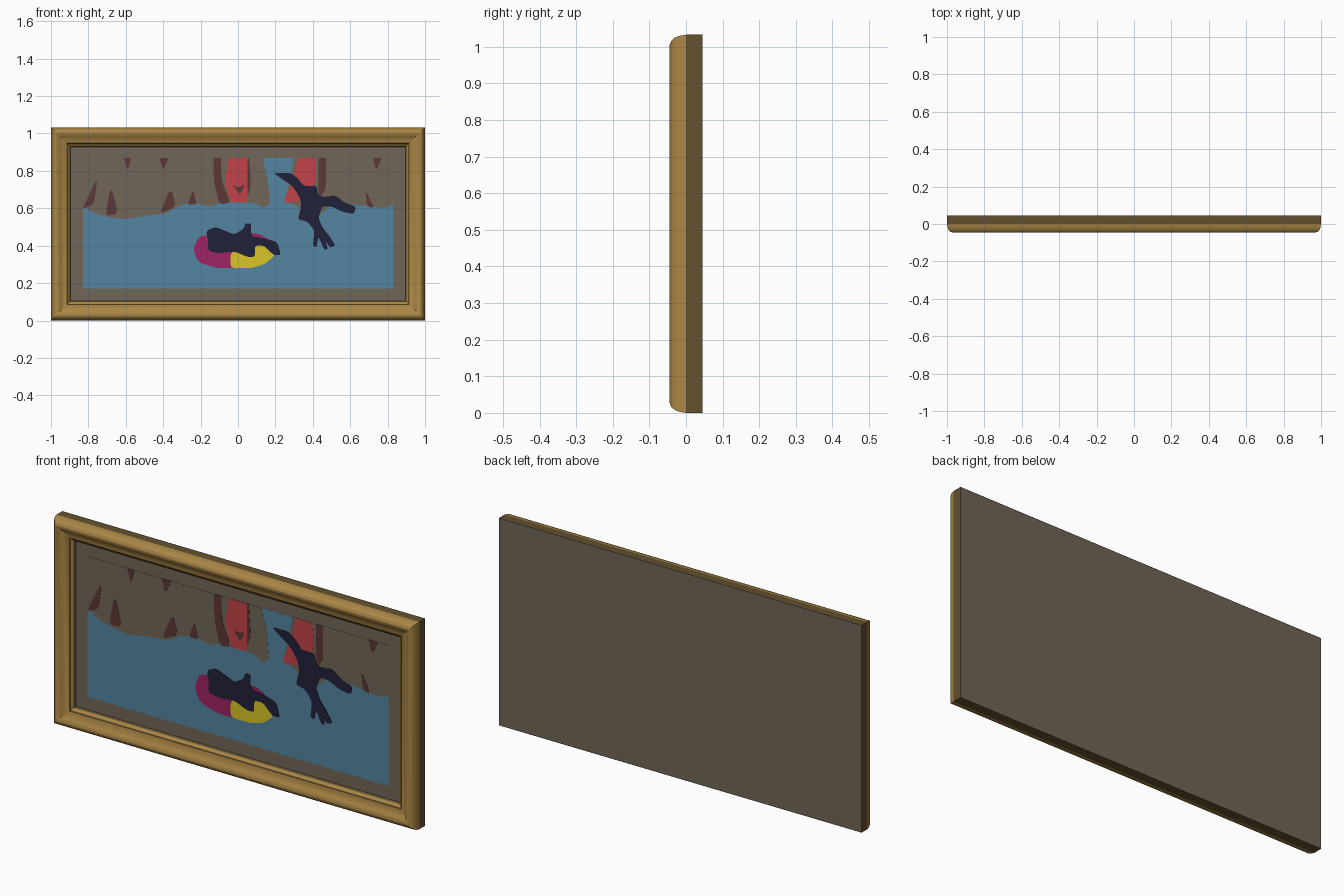
import bpy
import bmesh
import math

if "Cube" in bpy.data.objects:
    bpy.data.objects.remove(bpy.data.objects["Cube"], do_unlink=True)

HALF_WIDTH, HEIGHT = 1.0, 1.033
PICTURE_Y = 0.001


def material(name, *rgb):
    """Flat colour from 0-255 display values."""
    linear = []
    for value in rgb:
        c = value / 255
        linear.append(c / 12.92 if c < 0.04 else ((c + 0.055) / 1.055) ** 2.4)
    mat = bpy.data.materials.new(name)
    mat.use_nodes = True
    mat.diffuse_color = (*linear, 1)
    mat.node_tree.nodes["Principled BSDF"].inputs["Base Color"].default_value = (*linear, 1)
    return mat


GOLD = material("antique gold", 170, 134, 69)
BROWN = material("dark bronze", 99, 81, 47)
TAUPE = material("taupe", 112, 102, 88)
WATER = material("water blue", 84, 133, 160)
MAROON = material("maroon", 92, 55, 55)
RED = material("red", 194, 66, 72)
NAVY = material("navy", 32, 33, 58)
MAGENTA = material("magenta", 158, 35, 99)
YELLOW = material("yellow", 218, 197, 38)


def finish(name, bm, *mats):
    bmesh.ops.recalc_face_normals(bm, faces=bm.faces)
    mesh = bpy.data.meshes.new(name)
    bm.to_mesh(mesh)
    bm.free()
    obj = bpy.data.objects.new(name, mesh)
    bpy.context.collection.objects.link(obj)
    for mat in mats:
        mesh.materials.append(mat)
    return obj


def panel(name, x0, x1, y0, y1, z0, z1, mat):
    bm = bmesh.new()
    bmesh.ops.create_cube(bm, size=1)
    for v in bm.verts:
        v.co.x = x1 if v.co.x > 0 else x0
        v.co.y = y1 if v.co.y > 0 else y0
        v.co.z = z1 if v.co.z > 0 else z0
    return finish(name, bm, mat)


def rounded(points):
    """Cut the corners of an outline, except where it meets the picture border."""
    out = []
    for i, (x, z) in enumerate(points):
        if z >= 87 or abs(x) >= 83:
            out.append((x, z))
            continue
        for nx, nz in (points[i - 1], points[(i + 1) % len(points)]):
            out.append((x * 0.84 + nx * 0.16, z * 0.84 + nz * 0.16))
    return out


def plate(name, mat, layer, points, smooth=True):
    """Thin painted shape; the outline is in hundredths of a unit (x, z)."""
    if smooth:
        points = rounded(rounded(points))
    front = PICTURE_Y - 0.0006 * layer
    bm = bmesh.new()
    face = bm.faces.new([bm.verts.new((x / 100, front, z / 100)) for x, z in points])
    grown = bmesh.ops.extrude_face_region(bm, geom=[face], use_keep_orig=True)
    for item in grown["geom"]:
        if isinstance(item, bmesh.types.BMVert):
            item.co.y = PICTURE_Y
    bmesh.ops.recalc_face_normals(bm, faces=bm.faces)
    bmesh.ops.triangulate(bm, faces=[f for f in bm.faces if len(f.verts) > 4])
    return finish(name, bm, mat)


# Moulded frame: a (distance inward, depth) profile swept round four mitred corners
profile = [(0, 0.045), (0, 0), (0.003, -0.018), (0.008, -0.031), (0.016, -0.04),
           (0.028, -0.045), (0.036, -0.043), (0.048, -0.035), (0.06, -0.03),
           (0.074, -0.024), (0.085, -0.021), (0.089, -0.015), (0.1, -0.008),
           (0.105, PICTURE_Y), (0.105, 0.03)]
DARK_SEGMENTS = (0, 10, 12)
bm = bmesh.new()
loops = []
for d, y in profile:
    w = HALF_WIDTH - d
    corners = ((-w, d), (w, d), (w, HEIGHT - d), (-w, HEIGHT - d))
    loops.append([bm.verts.new((x, y, z)) for x, z in corners])
for i in range(len(loops) - 1):
    a, b = loops[i], loops[i + 1]
    for j in range(4):
        k = (j + 1) % 4
        face = bm.faces.new((a[j], a[k], b[k], b[j]))
        face.material_index = 1 if i in DARK_SEGMENTS else 0
frame = finish("frame", bm, GOLD, BROWN)
bpy.context.view_layer.objects.active = frame
frame.select_set(True)
bpy.ops.object.shade_smooth_by_angle(angle=math.radians(25))
frame.select_set(False)

# Backing board, mount and painted water
panel("backing_board", -0.9995, 0.9995, 0.04, 0.045, 0.0005, HEIGHT - 0.0005, TAUPE)
panel("mount", -0.9, 0.9, PICTURE_Y, 0.04, 0.1, HEIGHT - 0.1, TAUPE)
plate("water", WATER, 1, [(-83, 17), (83, 17), (83, 87), (-83, 87)], smooth=False)

# Cliffs
plate("left_cliff", TAUPE, 2, [
    (-83, 87), (-83, 61), (-76, 57), (-68, 55), (-60, 54), (-50, 56), (-39, 57),
    (-32, 61), (-25, 63), (-15, 61), (-9, 63), (9, 63), (13, 60), (17, 62),
    (16, 75), (13, 87)])
plate("right_cliff", TAUPE, 2, [
    (30, 87), (27, 72), (25, 64), (33, 61), (32, 53), (42, 55), (50, 62), (62, 62),
    (72, 61), (78, 60), (83, 62), (83, 87)])

# Red rock faces
plate("left_red_rock", RED, 3, [
    (-5, 87), (-7, 74), (-4, 63), (5, 63), (6, 73), (5, 87)])
plate("right_red_rock", RED, 3, [
    (32, 87), (41, 87), (42, 74), (36, 67), (31, 63), (24, 63), (29, 74)])

# Maroon clefts
clefts = [
    [(-13, 87), (-9, 87), (-9, 75), (-4, 63), (-10, 62), (-13, 75)],
    [(43, 87), (47, 87), (47, 70), (43, 65)],
    [(5, 87), (6, 87), (7, 72), (5, 65)],
    [(-3, 73), (0, 71), (4, 73), (1, 67)],
    [(-83, 60), (-75, 77), (-77, 62)],
    [(-71, 56), (-68, 72), (-64, 57)],
    [(-61, 87), (-59, 80), (-57, 87)],
    [(-42, 87), (-40, 80), (-37, 87)],
    [(-42, 57), (-36, 71), (-33, 61)],
    [(-27, 62), (-24, 70), (-22, 62)],
    [(72, 87), (74, 80), (77, 87)],
    [(69, 61), (68, 70), (73, 60)],
]
for number, outline in enumerate(clefts, 1):
    plate(f"cleft_{number}", MAROON, 4, outline)

# Floating ring
plate("ring_magenta", MAGENTA, 2, [
    (-24, 38), (-21, 45), (-12, 46), (10, 47), (17, 43), (18, 37), (0, 33),
    (-2, 28), (-11, 28), (-21, 31)])
plate("ring_yellow", YELLOW, 3, [
    (-4, 36), (1, 39), (9, 41), (16, 41), (20, 35), (14, 30), (7, 28), (-4, 28)])

# Two dark figures
plate("floating_figure", NAVY, 5, [
    (-16, 43), (-17, 48), (-12, 50), (-7, 48), (-2, 46), (3, 49), (4, 52), (7, 52),
    (7, 45), (14, 44), (21, 42), (23, 35), (19, 35), (14, 40), (9, 40), (9, 34),
    (5, 34), (-2, 37), (-9, 36), (-16, 37)])
plate("leaping_figure", NAVY, 5, [
    (19, 79), (28, 79), (32, 76), (35, 72), (42, 72), (43, 67), (46, 66), (52, 67),
    (57, 63), (63, 61), (62, 57), (56, 58), (50, 61), (45, 61), (43, 55), (45, 50),
    (49, 45), (52, 40), (49, 39), (47, 43), (48, 38), (46, 38), (43, 45), (42, 39),
    (40, 40), (41, 48), (37, 53), (32, 54), (34, 61), (33, 66), (29, 72), (23, 76)])
